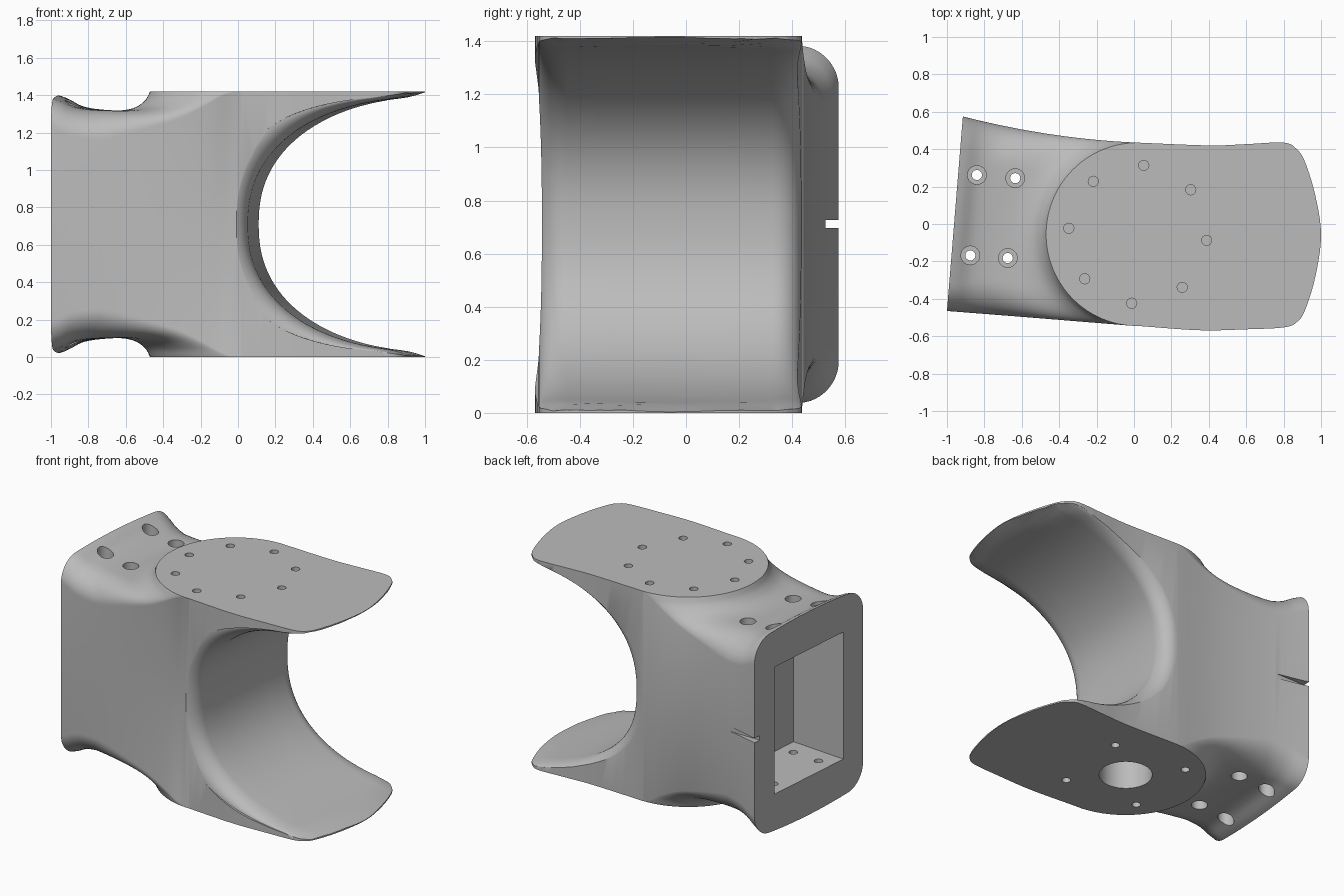
import bpy, bmesh, math
from mathutils import Vector

cube = bpy.data.objects.get("Cube")
if cube:
    bpy.data.objects.remove(cube)

H = 1.42                                  # full height
MID = H / 2
PAD = Vector((0.02, -0.055))              # centre of the round pads
PAD_R = 0.49
TILT = -0.0815                            # yaw of the open end

mat = bpy.data.materials.new("plain_grey")
mat.use_nodes = True
mat.diffuse_color = (0.5, 0.5, 0.5, 1)
mat.node_tree.nodes["Principled BSDF"].inputs["Base Color"].default_value = (0.5, 0.5, 0.5, 1)


def make_object(name, bm):
    bmesh.ops.recalc_face_normals(bm, faces=bm.faces)
    mesh = bpy.data.meshes.new(name)
    bm.to_mesh(mesh)
    bm.free()
    mesh.materials.append(mat)
    obj = bpy.data.objects.new(name, mesh)
    bpy.context.scene.collection.objects.link(obj)
    return obj


def clamp(t):
    return min(1, max(0, t))


def spline(points, steps):
    """Smooth curve through the points."""
    pts = [Vector(p) for p in points]
    pts = [pts[0] * 2 - pts[1]] + pts + [pts[-1] * 2 - pts[-2]]
    out = []
    for a, b, c, d in zip(pts, pts[1:], pts[2:], pts[3:]):
        for i in range(steps):
            t = i / steps
            out.append(0.5 * (2 * b + (c - a) * t + (2 * a - 5 * b + 4 * c - d) * t * t
                              + (3 * b - a - 3 * c + d) * t ** 3))
    return out + [pts[-2]]


# Saddle height against distance from the pad
saddle = spline([(0.49, 1.42), (0.515, 1.375), (0.57, 1.335), (0.66, 1.318),
                 (0.78, 1.325), (0.88, 1.347), (0.98, 1.398), (1.2, 1.43)], 8)


def saddle_height(r):
    for a, b in zip(saddle, saddle[1:]):
        if r <= b.x:
            return a.y + (b.y - a.y) * max(0, r - a.x) / (b.x - a.x)
    return saddle[-1].y


# Body: saddle patch on the end half, flat pad and rounded nose on the other
NU, NV = 28, 48
END_A, END_B = Vector((-1.0, -0.465)), Vector((-0.915, 0.575))
INWARD = Vector((math.cos(TILT), math.sin(TILT)))
bm = bmesh.new()
grids = {1: [], -1: []}
for i in range(NU + 1):
    u = (i / NU) ** 1.4
    far = clamp((u - 0.3) / 0.7)
    far = far * far * (3 - 2 * far)
    rows = {1: [], -1: []}
    for j in range(NV + 1):
        ang = math.pi * (1.5 - j / NV)
        v = (1 - math.cos(math.pi * j / NV)) / 2
        start = PAD + PAD_R * Vector((math.cos(ang), math.sin(ang)))
        p = start.lerp(END_A.lerp(END_B, v), u)
        p.y -= 0.1 * u * (1 - u) * v
        # round near the pad, straighter and slightly arched towards the end
        reach = (p - PAD).length * (1 - far) + (0.98 - (p - END_A).dot(INWARD)) * far
        z = H if i == 0 else saddle_height(reach) - 0.03 * far * (2 * v - 1) ** 2
        # long edges are rounded, more so away from the pad
        radius = 0.14 * min(1, u * 1.4)
        side = min(v, 1 - v) * 1.04 * u
        if i and side < radius:
            z -= radius - math.sqrt(radius ** 2 - (radius - side) ** 2)
        for s in (1, -1):
            rows[s].append(bm.verts.new((p.x, p.y, MID + s * (z - MID))))
    for s in (1, -1):
        grids[s].append(rows[s])

for g in grids.values():
    for i in range(NU):
        for j in range(NV):
            bm.faces.new((g[i][j], g[i + 1][j], g[i + 1][j + 1], g[i][j + 1]))

nose = spline([(0.02, -0.545), (0.35, -0.568), (0.6, -0.563), (0.8, -0.553), (0.87, -0.525),
               (0.915, -0.46), (0.97, -0.28), (1.0, -0.06), (0.97, 0.15), (0.915, 0.33),
               (0.87, 0.4), (0.8, 0.435), (0.6, 0.427), (0.4, 0.42), (0.02, 0.435)], 5)[1:-1]
rim = {s: [bm.verts.new((p.x, p.y, MID + s * MID)) for p in nose] for s in (1, -1)}
for s in (1, -1):
    bm.faces.new(grids[s][0][::-1] + rim[s])


def border(s):
    g = grids[s]
    return ([row[0] for row in g] + g[NU][1:-1] + [row[NV] for row in g[::-1]] + rim[s][::-1])


top, low = border(1), border(-1)
for k in range(len(top)):
    bm.faces.new((top[k - 1], top[k], low[k], low[k - 1]))
body = make_object("bracket_body", bm)

# Curved mouth: half-oval section lofted along the tilted width, flared at sides and nose
bm = bmesh.new()
loops = []
N = 32
FRONT, BACK, ROUND = -0.555, 0.435, 0.11
steps = [k * math.pi / 20 for k in range(11)]
ys = [-0.7] + [FRONT + ROUND * (1 - math.cos(a)) for a in steps]
ys += [-0.3, -0.15, 0, 0.15]
ys += [BACK - ROUND + ROUND * math.sin(a) for a in steps] + [0.65]
for y in ys:
    d = clamp(min(y - FRONT, BACK - y) / ROUND)
    flare = 1 - math.sqrt(1 - (1 - d) ** 2)
    edge = 1 - 0.09 * min(1.2, abs(y + 0.06) / 0.41) ** 2
    lean = 0.075 * (y - 0.32)
    loop = []
    for k in range(-N, N + 1):
        t = abs(k) / N * math.pi / 2
        h = 0.678 * math.sin(t) ** 0.87
        x = 1 - 0.89 * math.cos(t) + lean * (1 - (1 - math.cos(t)) ** 3)
        h += 0.028 * clamp((x - edge + 0.14) / 0.14) ** 2
        h = min(h + (0.705 - h) * 0.4 * flare * math.sin(t), 0.706)
        x -= 0.1 * flare * math.cos(t)
        loop.append((x, y, MID + math.copysign(h, k)))
    loop = [(1.2, y, loop[0][2])] + loop + [(1.2, y, loop[-1][2])]
    loops.append([bm.verts.new(c) for c in loop])
for a, b in zip(loops, loops[1:]):
    for k in range(len(a)):
        bm.faces.new((a[k - 1], a[k], b[k], b[k - 1]))
bm.faces.new(loops[0])
bm.faces.new(loops[-1])
cutters = [make_object("mouth_cutter", bm)]


def box(name, centre, size, yaw):
    bm = bmesh.new()
    bmesh.ops.create_cube(bm, size=1)
    bmesh.ops.scale(bm, vec=size, verts=bm.verts)
    obj = make_object(name, bm)
    obj.location, obj.rotation_euler.z = centre, yaw
    cutters.append(obj)


def drill(bm, x, y, z0, z1, r, sides=24):
    made = bmesh.ops.create_cone(bm, cap_ends=True, segments=sides, radius1=r,
                                 radius2=r, depth=abs(z1 - z0))
    bmesh.ops.translate(bm, vec=(x, y, (z0 + z1) / 2), verts=made["verts"])


# Rectangular socket in the end and the small side notch
box("socket_cutter", (-0.957, 0.053, MID), (0.79, 0.66, 0.86), TILT)
box("notch_cutter", (-0.85, 0.625, 0.712), (0.4, 0.2, 0.03), 0)

# Screw holes with counterbores through the saddles
shafts, bores = bmesh.new(), bmesh.new()
for x, y in ((-0.84, 0.262), (-0.635, 0.245), (-0.875, -0.168), (-0.675, -0.182)):
    for s in (1, -1):
        drill(shafts, x, y, MID + s * 0.4, MID + s * 0.9, 0.027)
        drill(bores, x, y, MID + s * 0.53, MID + s * 0.9, 0.05)

# Pad holes: eight above, four and a wide central one below
for k in range(8):
    ang = math.radians(40 + 45 * k)
    x, y = PAD + 0.37 * Vector((math.cos(ang), math.sin(ang)))
    drill(shafts, x, y, H - 0.1, H + 0.2, 0.027)
    if k % 2 == 0:
        drill(shafts, x, y, -0.2, 0.1, 0.027)
drill(shafts, PAD.x, PAD.y, -0.2, 0.3, 0.163, 48)
cutters += [make_object("shaft_cutter", shafts), make_object("bore_cutter", bores)]

for cutter in cutters:
    cutter.hide_render = True
    mod = body.modifiers.new(cutter.name, "BOOLEAN")
    mod.operation, mod.solver, mod.object = "DIFFERENCE", "EXACT", cutter

for obj in bpy.context.selected_objects:
    obj.select_set(False)
bpy.context.view_layer.objects.active = body
body.select_set(True)
for mod in list(body.modifiers):
    bpy.ops.object.modifier_apply(modifier=mod.name)
for cutter in cutters:
    bpy.data.objects.remove(cutter)
bpy.ops.object.shade_smooth_by_angle(angle=math.radians(32))
